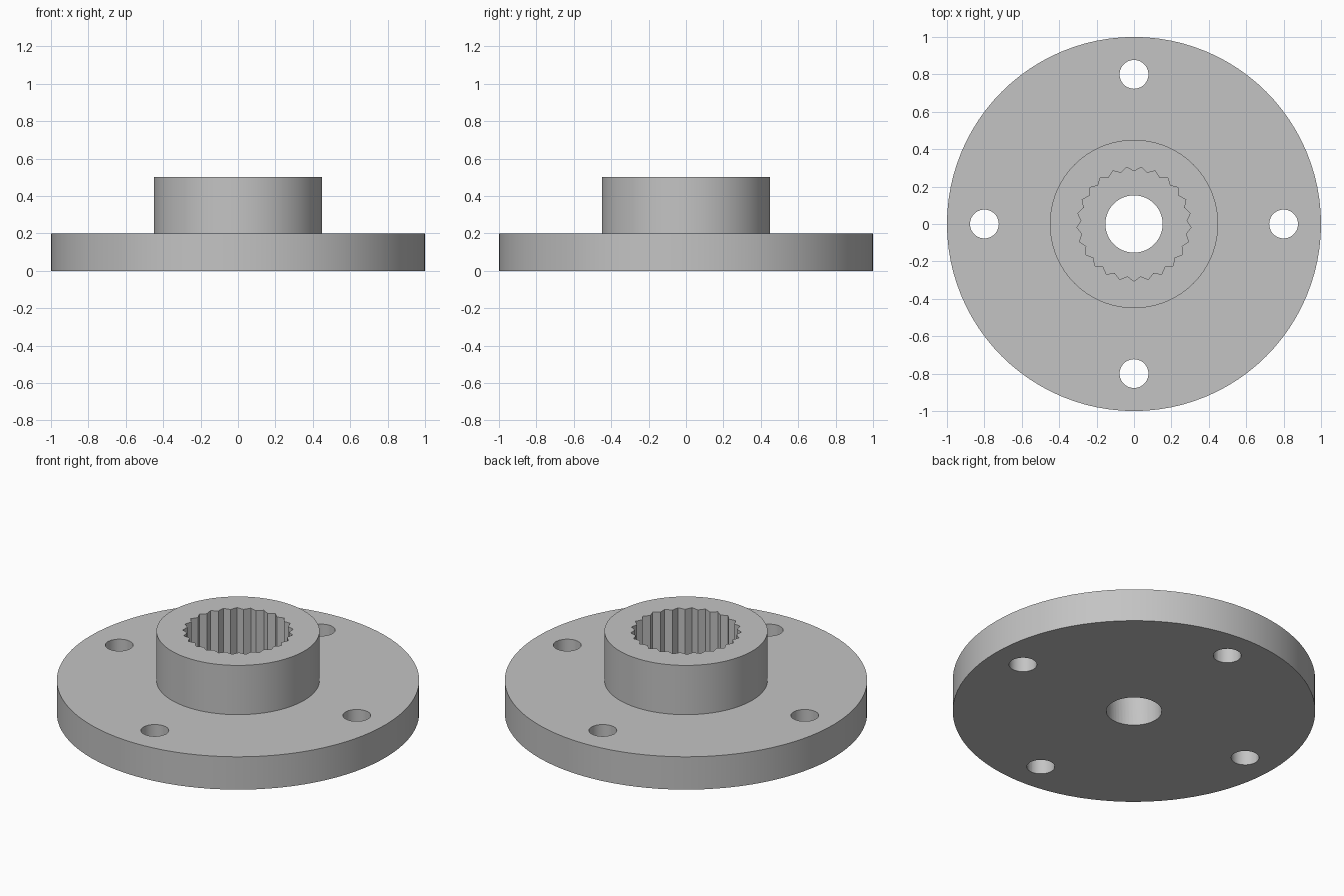
import bpy, bmesh
from math import cos, sin, pi, tau

cube = bpy.data.objects.get("Cube")
if cube:
    bpy.data.objects.remove(cube, do_unlink=True)

grey = bpy.data.materials.new("plain grey")
grey.use_nodes = True
colour = (0.55, 0.55, 0.55, 1)
grey.diffuse_color = colour
grey.node_tree.nodes["Principled BSDF"].inputs["Base Color"].default_value = colour


def circle(radius, sides):
    return [(radius * cos(tau * i / sides), radius * sin(tau * i / sides))
            for i in range(sides)]


def prism(bm, outline, z0, z1, cx=0, cy=0):
    """Extrude a closed outline from z0 up to z1."""
    face = bm.faces.new([bm.verts.new((x + cx, y + cy, z0)) for x, y in outline])
    top = bmesh.ops.extrude_face_region(bm, geom=[face])["geom"]
    bmesh.ops.translate(bm, vec=(0, 0, z1 - z0),
                        verts=[v for v in top if isinstance(v, bmesh.types.BMVert)])


def make_object(name, bm):
    bmesh.ops.recalc_face_normals(bm, faces=bm.faces)
    mesh = bpy.data.meshes.new(name)
    bm.to_mesh(mesh)
    bm.free()
    mesh.materials.append(grey)
    obj = bpy.data.objects.new(name, mesh)
    bpy.context.collection.objects.link(obj)
    return obj


def lathe(name, profile, sides):
    """Revolve a profile that starts and ends on the axis."""
    bm = bmesh.new()
    verts = [bm.verts.new((r, 0, z)) for r, z in profile]
    edges = [bm.edges.new(pair) for pair in zip(verts, verts[1:])]
    bmesh.ops.spin(bm, geom=verts + edges, cent=(0, 0, 0), axis=(0, 0, 1),
                   angle=tau, steps=sides, use_duplicate=False)
    bmesh.ops.remove_doubles(bm, verts=bm.verts, dist=0.0001)
    return make_object(name, bm)


# Flange with raised hub
body = lathe("flanged_hub", [(0, 0), (1, 0), (1, 0.2), (0.45, 0.2),
                             (0.45, 0.5), (0, 0.5)], 96)

# Toothed socket in the hub
teeth = 25
socket = []
for i in range(2 * teeth):
    radius = 0.282 if i % 2 else 0.306
    angle = -pi / 2 + pi * i / teeth
    socket.append((radius * cos(angle), radius * sin(angle)))
bm = bmesh.new()
prism(bm, socket, 0.2, 0.6)
cutters = [make_object("socket_cutter", bm)]

# Centre bore and four bolt holes
bm = bmesh.new()
prism(bm, circle(0.153, 48), -0.1, 0.4)
for x, y in circle(0.8, 4):
    prism(bm, circle(0.077, 40), -0.1, 0.4, x, y)
cutters.append(make_object("hole_cutter", bm))

bpy.context.view_layer.objects.active = body
for cutter in cutters:
    cutter.hide_render = True
    cut = body.modifiers.new(cutter.name, "BOOLEAN")
    cut.operation = "DIFFERENCE"
    cut.solver = "EXACT"
    cut.object = cutter
    bpy.ops.object.modifier_apply(modifier=cut.name)
for cutter in cutters:
    bpy.data.objects.remove(cutter, do_unlink=True)

# Smooth round walls, sharp rims and teeth
bpy.ops.object.select_all(action="DESELECT")
body.select_set(True)
bpy.ops.object.shade_smooth_by_angle(angle=pi / 9)
